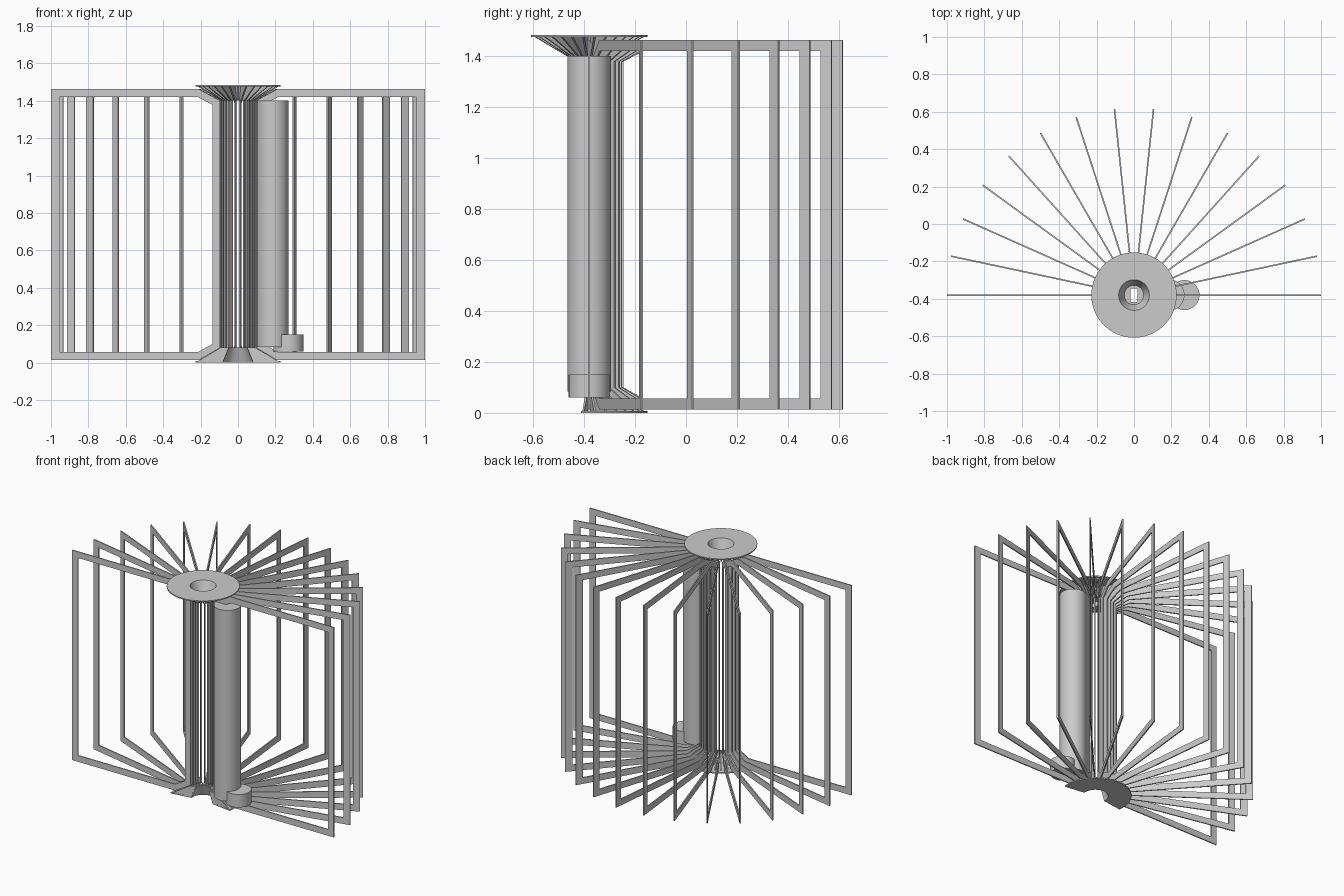
import bpy, bmesh, math
from mathutils import Matrix, Vector

if "Cube" in bpy.data.objects:
    bpy.data.objects.remove(bpy.data.objects["Cube"])

AXIS = Vector((0, -0.38, 0))   # axis of the fan of frames
H = 1.483                      # full height
grey = bpy.data.materials.new("plain_grey")
grey.diffuse_color = (0.6, 0.6, 0.6, 1)
grey.use_nodes = True
grey.node_tree.nodes["Principled BSDF"].inputs["Base Color"].default_value = grey.diffuse_color


def finish(bm, name, smooth=False):
    bmesh.ops.recalc_face_normals(bm, faces=bm.faces)
    me = bpy.data.meshes.new(name)
    bm.to_mesh(me)
    bm.free()
    ob = bpy.data.objects.new(name, me)
    bpy.context.collection.objects.link(ob)
    me.materials.append(grey)
    if smooth:
        bpy.ops.object.select_all(action='DESELECT')
        ob.select_set(True)
        bpy.context.view_layer.objects.active = ob
        bpy.ops.object.shade_smooth_by_angle(angle=math.radians(35))
    return ob


def radial_plate(bm, outer, inner, angle, t):
    """Upright plate in the (radius, z) plane turned to an angle; inner is an optional opening."""
    d = Vector((math.cos(angle), math.sin(angle), 0))
    n = Vector((-d.y, d.x, 0)) * t / 2

    def loop(pts, s):
        return [bm.verts.new(AXIS + d * r + n * s + Vector((0, 0, z))) for r, z in pts]
    oa, ob = loop(outer, 1), loop(outer, -1)
    k = len(outer)
    pairs = [(oa, ob)]
    if inner:
        ia, ib = loop(inner, 1), loop(inner, -1)
        pairs += [(ia, ib), (oa, ia), (ob, ib)]
    else:
        bm.faces.new(oa)
        bm.faces.new(ob)
    for p, q in pairs:
        for i in range(k):
            j = (i + 1) % k
            bm.faces.new((p[i], p[j], q[j], q[i]))


def revolve(bm, profile, a0, a1, steps):
    """Closed (radius, z) profile swept round the axis, capped if not a full turn."""
    full = abs(a1 - a0 - 2 * math.pi) < 1e-6
    rings = []
    for s in range(steps if full else steps + 1):
        a = a0 + (a1 - a0) * s / steps
        rings.append([bm.verts.new(AXIS + Vector((r * math.cos(a), r * math.sin(a), z)))
                      for r, z in profile])
    k = len(profile)
    for s in range(steps):
        p, q = rings[s], rings[(s + 1) % len(rings)]
        for i in range(k):
            j = (i + 1) % k
            bm.faces.new((p[i], p[j], q[j], q[i]))
    if not full:
        bm.faces.new(rings[0])
        bm.faces.new(rings[-1])


def flip(pts):
    return [(r, H - z) for r, z in pts]


def cylinder(name, x, r, z0, z1):
    bm = bmesh.new()
    bmesh.ops.create_cone(bm, cap_ends=True, segments=48, radius1=r, radius2=r, depth=z1 - z0,
                          matrix=Matrix.Translation((x, AXIS.y, (z0 + z1) / 2)))
    finish(bm, name, True)


# Sixteen swinging frames, cut diagonally at the hub corners
outer = [(0.095, 0.08), (0.21, 0.013), (1, 0.013), (1, 1.462), (0.21, 1.462), (0.095, 1.40)]
inner = [(0.135, 0.10), (0.215, 0.056), (0.955, 0.056), (0.955, 1.42), (0.215, 1.42), (0.135, 1.378)]
for i in range(16):
    bm = bmesh.new()
    radial_plate(bm, outer, inner, math.radians(12 * i), 0.008)
    finish(bm, f"swing_frame_{i + 1}")

# Hubs: flange with a funnel, full circle on top and half circle at the base
flange = [(0.228, 0), (0.228, 0.008), (0.09, 0.008), (0.058, 0.08), (0.05, 0.08), (0.082, 0)]
gusset = [(0.222, 0.004), (0.09, 0.082), (0.055, 0.082), (0.086, 0.004)]

bm = bmesh.new()
revolve(bm, flip(flange), 0, 2 * math.pi, 60)
finish(bm, "top_hub", True)
bm = bmesh.new()
revolve(bm, flange, math.radians(-8), math.radians(188), 32)
finish(bm, "bottom_hub", True)

# Ribs between the frames
bm = bmesh.new()
for i in range(30):
    radial_plate(bm, flip(gusset), None, math.radians(6 + 12 * i), 0.008)
finish(bm, "top_ribs")
bm = bmesh.new()
for i in range(17):
    radial_plate(bm, gusset, None, math.radians(-6 + 12 * i), 0.008)
finish(bm, "bottom_ribs")

# Slotted floor inside the top funnel
bm = bmesh.new()
rings = []
for z in (1.401, 1.407):
    for slot in (False, True):
        ring = []
        for i in range(48):
            c, s = math.cos(math.tau * i / 48), math.sin(math.tau * i / 48)
            r = min(0.02 / max(abs(c), 1e-6), 0.036 / max(abs(s), 1e-6)) if slot else 0.053
            ring.append(bm.verts.new(AXIS + Vector((r * c, r * s, z))))
        rings.append(ring)
for a, b in ((0, 1), (2, 3), (0, 2), (1, 3)):
    for i in range(48):
        j = (i + 1) % 48
        bm.faces.new((rings[a][i], rings[a][j], rings[b][j], rings[b][i]))
finish(bm, "funnel_floor")

# Upright tube and the small cup beside its foot
cylinder("upright_tube", 0.185, 0.085, 0.083, 1.40)
cylinder("foot_cup", 0.27, 0.08, 0.06, 0.15)
